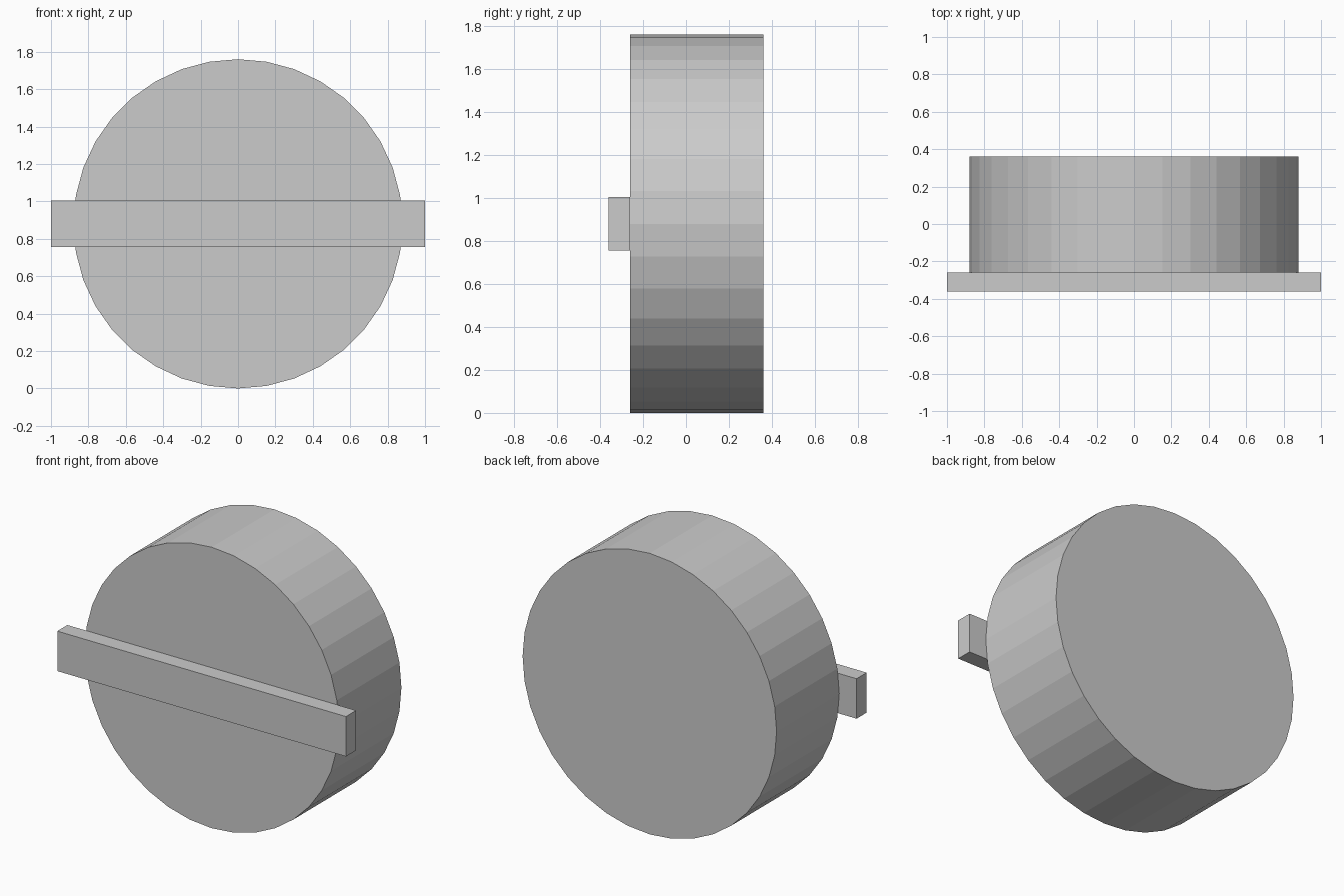
import bpy, math

if "Cube" in bpy.data.objects:
    bpy.data.objects.remove(bpy.data.objects["Cube"])

R = 0.88

# Round drum, axis along y, standing on its rim
bpy.ops.mesh.primitive_cylinder_add(vertices=36, radius=R, depth=0.62,
                                    location=(0, 0.05, R),
                                    rotation=(math.pi / 2, 0, 0))
drum = bpy.context.object
drum.name = "drum"
bpy.ops.object.transform_apply(location=False, rotation=True, scale=True)

# Flat bar across the front face
bpy.ops.mesh.primitive_cube_add(size=1, location=(0, -0.31, 0.88))
bar = bpy.context.object
bar.name = "front_bar"
bar.scale = (2.0, 0.10, 0.25)
bpy.ops.object.transform_apply(location=False, rotation=False, scale=True)
